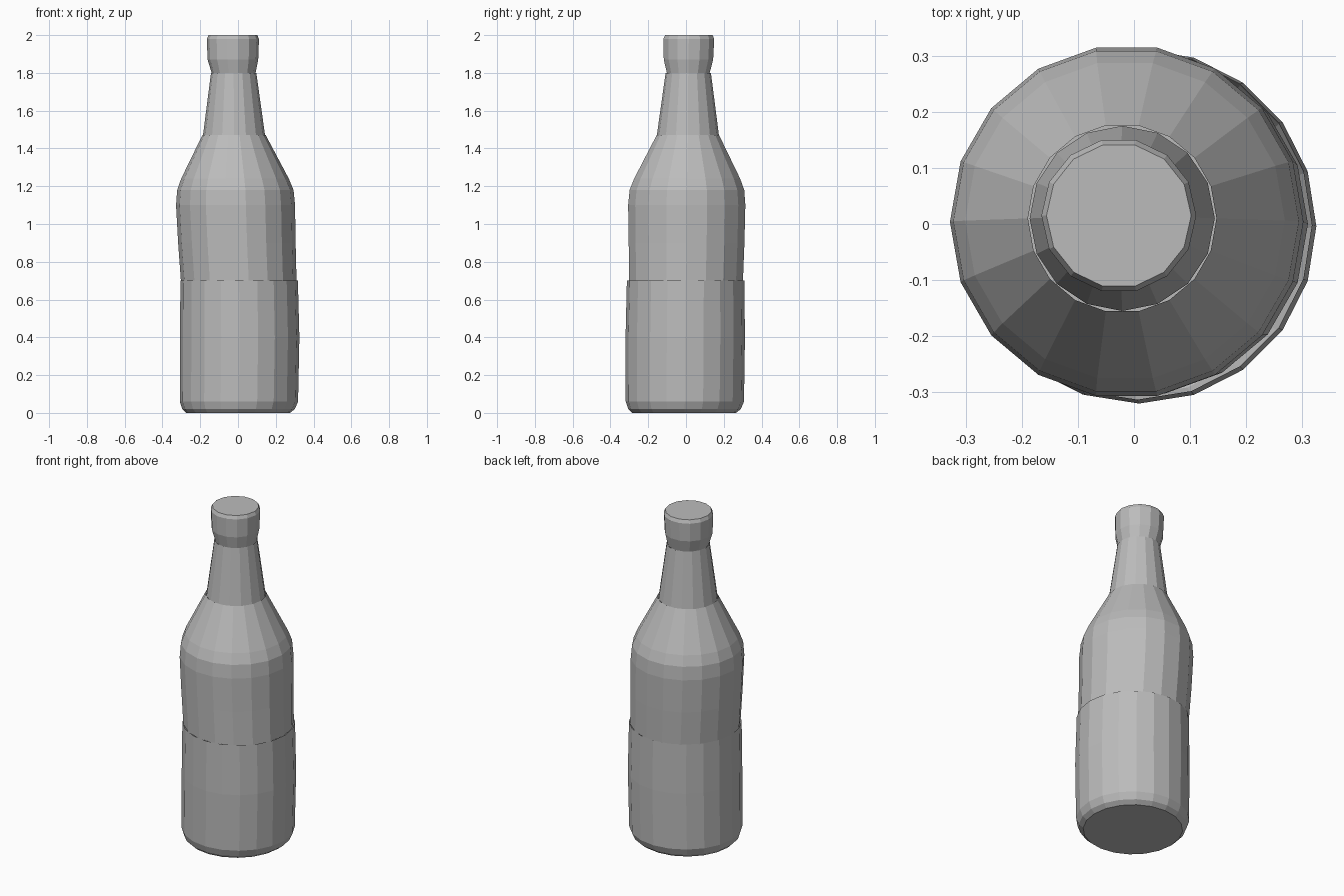
import bpy
import bmesh
from math import cos, sin, tau

cube = bpy.data.objects.get("Cube")
if cube:
    bpy.data.objects.remove(cube, do_unlink=True)

grey = bpy.data.materials.new("plain grey")
grey.use_nodes = True
colour = (0.5, 0.5, 0.5, 1)
grey.diffuse_color = colour
grey.node_tree.nodes["Principled BSDF"].inputs["Base Color"].default_value = colour


def shell(name, rings, sides, cap_start=False, cap_end=False):
    """Faceted tube through rings of (height, radius, centre x, centre y)."""
    bm = bmesh.new()
    loops = []
    for z, r, cx, cy in rings:
        loops.append([bm.verts.new((cx + r * cos(tau * i / sides),
                                    cy + r * sin(tau * i / sides), z))
                      for i in range(sides)])
    for low, high in zip(loops, loops[1:]):
        for i in range(sides):
            j = (i + 1) % sides
            bm.faces.new((low[i], low[j], high[j], high[i]))
    if cap_start:
        bm.faces.new(loops[0][::-1])
    if cap_end:
        bm.faces.new(loops[-1])
    mesh = bpy.data.meshes.new(name)
    bm.to_mesh(mesh)
    bm.free()
    mesh.materials.append(grey)
    obj = bpy.data.objects.new(name, mesh)
    bpy.context.collection.objects.link(obj)
    return obj


# Lower body with its bevelled base
shell("lower_body", [
    (0.0, 0.275, 0.0, -0.01),
    (0.02, 0.298, 0.003, -0.008),
    (0.06, 0.313, 0.005, -0.006),
    (0.4, 0.316, 0.009, -0.004),
    (0.7, 0.311, 0.006, -0.002),
], 20, cap_start=True)

# Upper body and sloping shoulder
shell("upper_body", [
    (0.695, 0.306, 0.004, 0.0),
    (0.9, 0.311, -0.006, 0.003),
    (1.1, 0.315, -0.013, 0.004),
    (1.18, 0.308, -0.014, 0.005),
    (1.24, 0.285, -0.016, 0.006),
    (1.47, 0.168, -0.021, 0.01),
], 18)

# Tapering neck
shell("neck", [
    (1.465, 0.165, -0.021, 0.01),
    (1.8, 0.12, -0.023, 0.012),
], 16)

# Flared lip with a flat closed top
shell("lip", [
    (1.795, 0.115, -0.023, 0.012),
    (1.87, 0.134, -0.027, 0.013),
    (1.98, 0.138, -0.027, 0.015),
    (2.0, 0.129, -0.027, 0.015),
], 14, cap_end=True)
